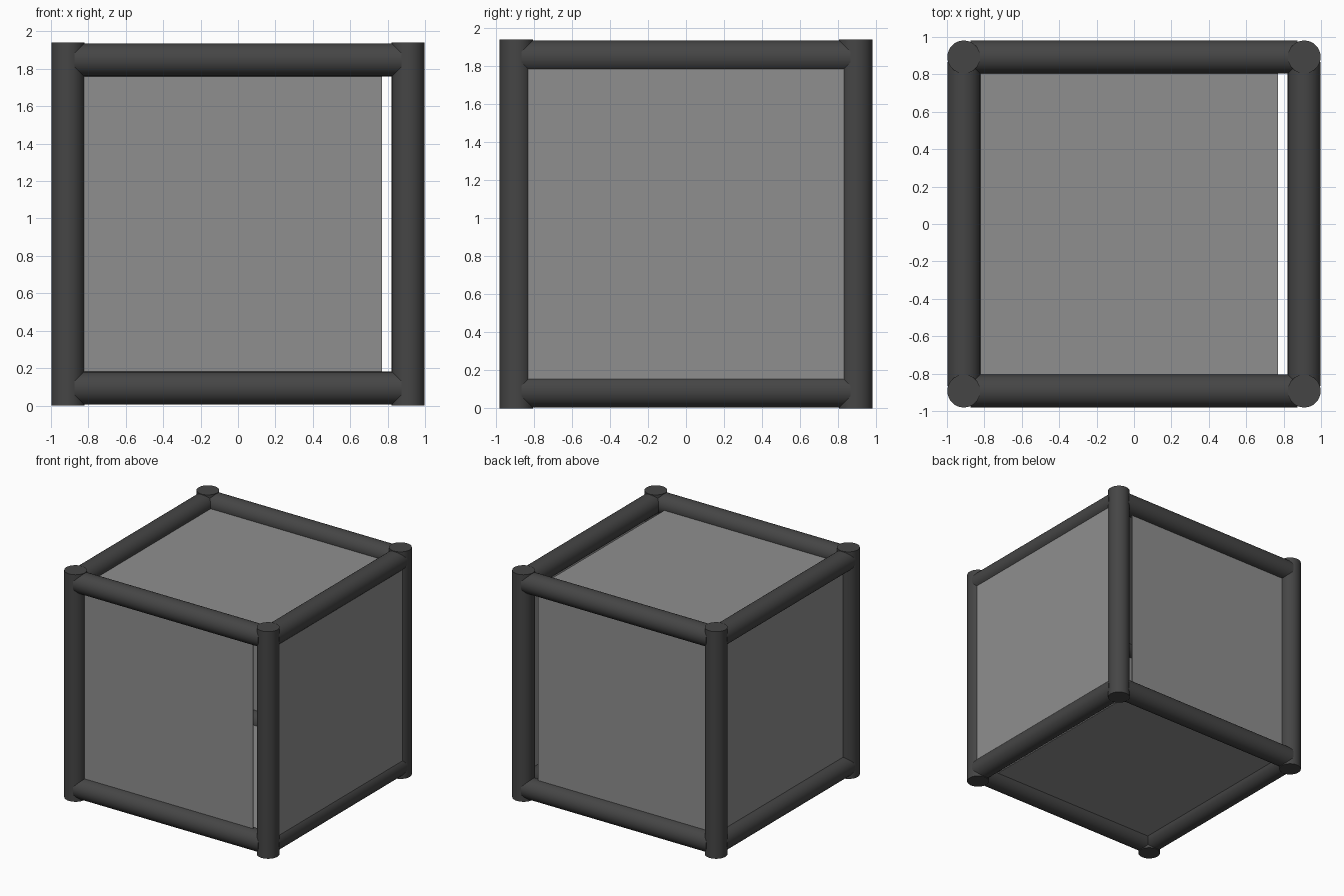
import bpy
from math import pi, radians

if "Cube" in bpy.data.objects:
    bpy.data.objects.remove(bpy.data.objects["Cube"])

R = 0.088                 # tube radius
PX, PY = 0.91, 0.893      # post axes
Z_LOW, Z_HIGH = 0.093, 1.848
HEIGHT = 1.94


def grey(name, v):
    mat = bpy.data.materials.new(name)
    mat.diffuse_color = (v, v, v, 1)
    mat.use_nodes = True
    mat.node_tree.nodes["Principled BSDF"].inputs["Base Color"].default_value = mat.diffuse_color
    return mat


dark = grey("dark_grey", 0.06)
mid = grey("mid_grey", 0.275)


def tube(name, loc, length, rot=(0, 0, 0)):
    bpy.ops.mesh.primitive_cylinder_add(vertices=32, radius=R, depth=length,
                                        location=loc, rotation=rot)
    ob = bpy.context.object
    ob.name = name
    ob.data.materials.append(dark)
    bpy.ops.object.shade_smooth_by_angle(angle=radians(40))


def panel(name, lo, hi):
    bpy.ops.mesh.primitive_cube_add(
        size=1, location=[(a + b) / 2 for a, b in zip(lo, hi)])
    ob = bpy.context.object
    ob.name = name
    ob.scale = [b - a for a, b in zip(lo, hi)]
    ob.data.materials.append(mid)
    bpy.ops.object.transform_apply(location=False, rotation=False, scale=True)


# Corner posts
for sx in (-1, 1):
    for sy in (-1, 1):
        tube("corner_post", (sx * PX, sy * PY, HEIGHT / 2), HEIGHT)

# Top and bottom rails, stopping short inside the posts
for z in (Z_LOW, Z_HIGH):
    for s in (-1, 1):
        tube("cross_rail", (0, s * PY, z), 1.75, (0, pi / 2, 0))
        tube("side_rail", (s * PX, 0, z), 1.73, (pi / 2, 0, 0))

# Front, back, top and bottom panels stop short of the right-hand posts
T = 0.004
X0, X1 = -0.915, 0.77
for name, y in (("front_panel", -PY), ("back_panel", PY)):
    panel(name, (X0, y - T, Z_LOW), (X1, y + T, Z_HIGH))
for name, z in (("bottom_panel", Z_LOW), ("top_panel", Z_HIGH - 0.015)):
    panel(name, (X0, -PY, z - T), (X1, PY, z + T))

# Side panels: the right one sits further out
for name, x in (("left_panel", -0.915), ("right_panel", 0.969)):
    panel(name, (x - T, -PY, Z_LOW), (x + T, PY, Z_HIGH))
